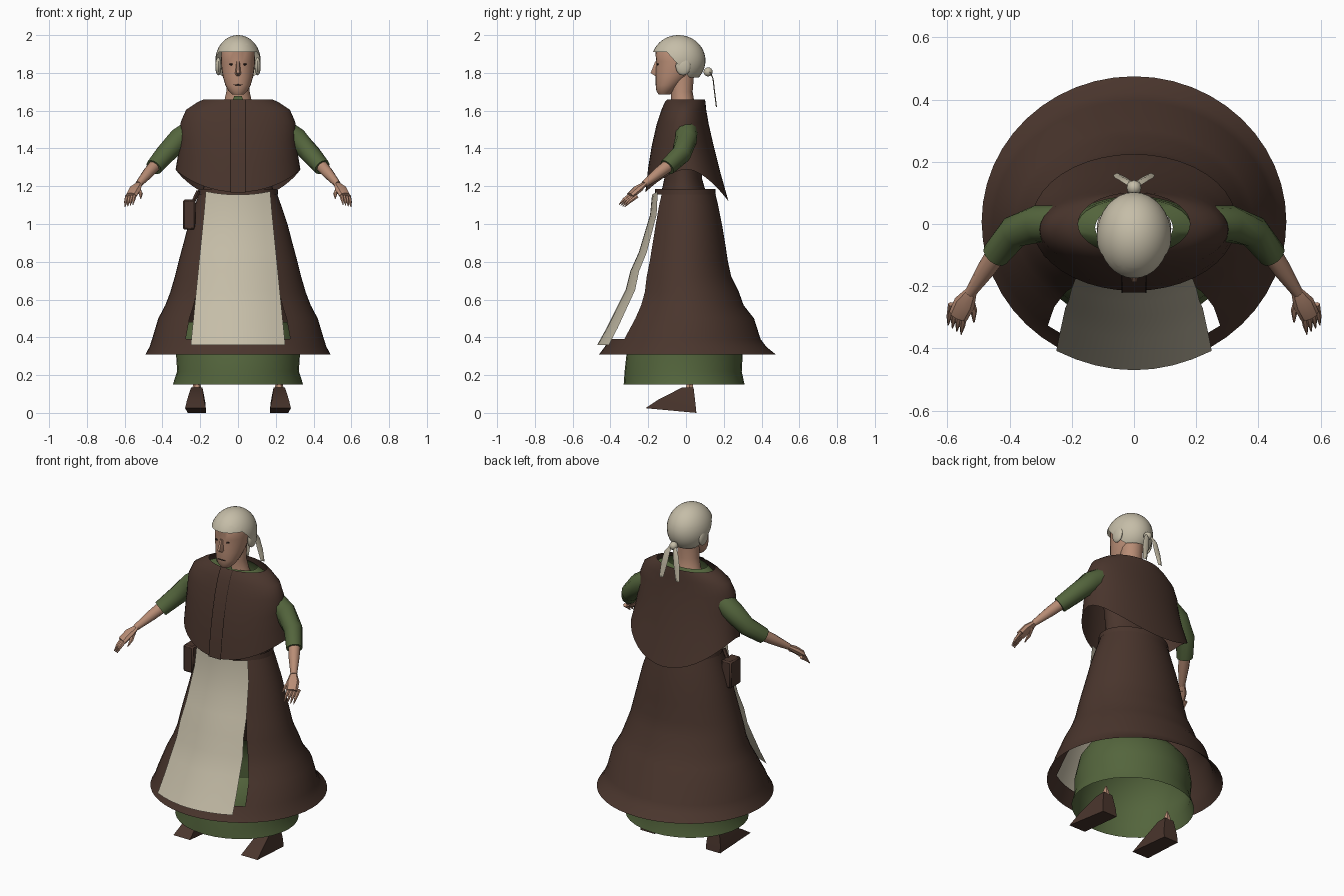
import bpy, bmesh, math
from mathutils import Vector

cube = bpy.data.objects.get("Cube")
if cube:
    bpy.data.objects.remove(cube)


def material(name, r, g, b):
    m = bpy.data.materials.new(name)
    m.use_nodes = True
    m.diffuse_color = (r, g, b, 1)
    bsdf = m.node_tree.nodes["Principled BSDF"]
    bsdf.inputs["Base Color"].default_value = (r, g, b, 1)
    bsdf.inputs["Roughness"].default_value = 0.9
    return m


BROWN = material("dark brown wool", .068, .036, .026)
GREEN = material("moss green cloth", .088, .13, .046)
CREAM = material("cream linen", .56, .51, .39)
SKIN = material("skin", .48, .265, .178)
DARK = material("dark seam", .02, .012, .01)


def finish(name, bm, mat):
    bmesh.ops.recalc_face_normals(bm, faces=bm.faces)
    me = bpy.data.meshes.new(name)
    bm.to_mesh(me)
    bm.free()
    me.materials.append(mat)
    ob = bpy.data.objects.new(name, me)
    bpy.context.collection.objects.link(ob)
    bpy.ops.object.select_all(action='DESELECT')
    ob.select_set(True)
    bpy.context.view_layer.objects.active = ob
    bpy.ops.object.shade_smooth_by_angle(angle=math.radians(40))


def remove_faces(bm, drop):
    gone = [f for f in bm.faces if drop(f.calc_center_median())]
    bmesh.ops.delete(bm, geom=gone, context='FACES')


def skin(name, rings, mat, closed=True, cap=False, drop=None):
    """Join successive rings (or open rows) of points with quads."""
    bm = bmesh.new()
    rows = [[bm.verts.new(p) for p in ring] for ring in rings]
    n = len(rows[0])
    for lo, hi in zip(rows, rows[1:]):
        for i in range(n if closed else n - 1):
            j = (i + 1) % n
            bm.faces.new((lo[i], lo[j], hi[j], hi[i]))
    if cap:
        bm.faces.new(rows[0])
        bm.faces.new(rows[-1])
    if drop:
        remove_faces(bm, drop)
    finish(name, bm, mat)


def oval(z, rx, front, back, dip_front=0, dip_back=0, n=32):
    """Horizontal oval from y=front to y=back, dipping at the front and back."""
    pts = []
    for i in range(n):
        a = math.tau * i / n
        s = math.sin(a)
        dip = (dip_back if s > 0 else dip_front) * abs(s) ** 1.7
        pts.append((rx * math.cos(a), (front + back) / 2 + (back - front) / 2 * s, z - dip))
    return pts


def loft(name, profile, mat, n=32, **kw):
    skin(name, [oval(*p, n=n) for p in profile], mat, **kw)


def tube(name, path, mat, n=10, flat=1.0):
    """Tapered tube through (x, y, z, radius) stations."""
    pts = [Vector(p[:3]) for p in path]
    rings = []
    for i, p in enumerate(pts):
        d = pts[min(i + 1, len(pts) - 1)] - pts[max(i - 1, 0)]
        q = d.to_track_quat('Z', 'Y')
        r = path[i][3]
        rings.append([p + q @ Vector((r * math.cos(math.tau * k / n),
                                      r * flat * math.sin(math.tau * k / n), 0)) for k in range(n)])
    skin(name, rings, mat, cap=True)


def ball(name, centre, size, mat, u=12, v=8, cuts=(), drop=None):
    """Ellipsoid, optionally sliced along (point, normal) planes and trimmed."""
    bm = bmesh.new()
    bmesh.ops.create_uvsphere(bm, u_segments=u, v_segments=v, radius=1)
    for vert in bm.verts:
        vert.co = Vector(centre) + vert.co * Vector(size)
    for point, normal in cuts:
        bmesh.ops.bisect_plane(bm, geom=bm.verts[:] + bm.edges[:] + bm.faces[:],
                               plane_co=point, plane_no=normal)
    if drop:
        remove_faces(bm, drop)
    finish(name, bm, mat)


# Skirts: the overskirt is open in front, behind the apron
def apron_half(z):
    return .17 + (1.16 - z) * .1


loft("overskirt", [(.31, .49, -.46, .475), (.35, .468, -.43, .425), (.39, .455, -.41, .395),
                   (.5, .422, -.34, .36), (.57, .385, -.3, .305), (.64, .358, -.275, .28),
                   (.72, .335, -.26, .24), (.8, .315, -.24, .222), (.9, .288, -.22, .207),
                   (1.0, .262, -.2, .19), (1.1, .228, -.178, .17), (1.18, .2, -.155, .15)],
     BROWN, n=48,
     drop=lambda c: c.y < 0 and .4 < c.z < 1.14 and abs(c.x) < .13 + (1.1 - c.z) * .18)
loft("underskirt", [(.15, .345, -.33, .31), (.22, .322, -.325, .295), (.31, .328, -.315, .3),
                    (.42, .31, -.28, .28), (.48, .27, -.23, .23)], GREEN)
loft("waistband", [(1.155, .213, -.165, .158), (1.185, .21, -.165, .155)], BROWN)
loft("bodice", [(1.17, .19, -.13, .105), (1.24, .17, -.115, .085), (1.34, .18, -.12, .085),
                (1.48, .2, -.115, .09)], BROWN)
loft("tunic_collar", [(1.46, .21, -.11, .09), (1.58, .2, -.1, .085), (1.63, .182, -.092, .082),
                      (1.658, .125, -.082, .06)], GREEN)
skin("tunic_throat", [[(-.035, -.095, 1.635), (.035, -.095, 1.635)],
                      [(-.02, -.09, 1.678), (.02, -.09, 1.678)]], GREEN, closed=False)

# Apron: a gently curved and rippled panel
rows = []
for z, y in [(1.155, -.18), (1.05, -.19), (.95, -.22), (.85, -.25), (.75, -.295),
             (.65, -.32), (.55, -.37), (.45, -.42), (.36, -.47)]:
    w = apron_half(z)
    curve = .03 + (1.16 - z) * .04
    rows.append([(w * k / 4, y + curve * (k / 4) ** 2, z + (.018 * (k / 4) ** 2 if z > 1.1 else 0))
                 for k in range(-4, 5)])
skin("apron", rows, CREAM, closed=False)

# Shoulder cape, dipping at the front and back, with a front placket
cape = [(1.66, .18, -.1, .1), (1.645, .215, -.112, .103), (1.605, .275, -.13, .107),
        (1.54, .303, -.155, .12, .01, .01), (1.45, .307, -.18, .145, .03, .03),
        (1.37, .317, -.2, .18, .07, .09), (1.29, .33, -.215, .225, .122, .17)]
loft("cape", cape, BROWN, n=40)


def cape_strip(name, x, half, lift, mat):
    line = [(p[2] - lift, p[0] - (p[4] if len(p) > 4 else 0)) for p in cape]
    skin(name, [[(x - half, y, z), (x + half, y, z)] for y, z in line], mat, closed=False)


cape_strip("cape_placket", 0, .038, .006, BROWN)
for side, s in (("left", 1), ("right", -1)):
    cape_strip(side + "_placket_seam", s * .039, .0015, .007, DARK)

# Head and neck
loft("neck", [(1.58, .1, -.085, .065), (1.64, .075, -.078, .045), (1.7, .062, -.08, .035),
              (1.82, .062, -.09, .045)], SKIN, n=16)
loft("head", [(1.685, .03, -.145, -.085), (1.705, .05, -.157, -.06), (1.735, .067, -.16, -.03),
              (1.78, .08, -.161, .02), (1.82, .087, -.16, .05), (1.86, .09, -.158, .06),
              (1.91, .088, -.162, .06), (1.95, .07, -.13, .05)], SKIN, n=24, cap=True)
skin("nose", [[(-.01, -.152, 1.86), (.01, -.152, 1.86), (.005, -.163, 1.86), (-.005, -.163, 1.86)],
              [(-.018, -.152, 1.795), (.018, -.152, 1.795), (.007, -.187, 1.8), (-.007, -.187, 1.8)],
              [(-.012, -.152, 1.783), (.012, -.152, 1.783), (.006, -.165, 1.785), (-.006, -.165, 1.785)]],
     SKIN, cap=True)
ball("mouth", (0, -.159, 1.737), (.028, .004, .003), DARK)

# Linen cap sloping back from the brow to the nape, with a knot and two tails
ball("cap", (0, -.04, 1.865), (.12, .143, .135), CREAM, u=32, v=24,
     cuts=[((0, 0, 1.775), (0, 0, 1)), ((0, 0, 1.91), (0, 0, 1)), ((0, .02, 1.775), (0, 1, .9))],
     drop=lambda c: c.z < 1.775 or (c.z < 1.91 and c.y - .02 + .9 * (c.z - 1.775) < 0))
ball("cap_knot", (0, .117, 1.805), (.024, .024, .024), CREAM)

for side, s in (("left", 1), ("right", -1)):
    ball(side + "_eye", (s * .036, -.149, 1.845), (.011, .005, .005), DARK)
    ball(side + "_cap_lappet", (s * .104, -.015, 1.835), (.016, .04, .048), CREAM, u=16, v=12)
    skin(side + "_cap_tail", [[(s * (x - w), y, z), (s * x, y + .006, z), (s * (x + w), y, z)]
                              for x, w, y, z in [(.008, .007, .12, 1.815), (.028, .018, .14, 1.77),
                                                 (.042, .02, .148, 1.7), (.054, .013, .158, 1.62)]],
         CREAM, closed=False)
    # Arms
    tube(side + "_sleeve", [(s * .25, 0, 1.49, .06), (s * .31, 0, 1.45, .06),
                            (s * .385, -.025, 1.37, .053), (s * .446, -.1, 1.3, .045)],
         GREEN, n=12)
    tube(side + "_forearm", [(s * .435, -.085, 1.315, .034), (s * .475, -.145, 1.27, .03),
                             (s * .527, -.222, 1.21, .018)], SKIN)
    tube(side + "_palm", [(s * .522, -.215, 1.215, .018), (s * .545, -.255, 1.185, .035),
                          (s * .565, -.295, 1.15, .032)], SKIN, n=8, flat=.6)
    for k, name in enumerate(("index", "middle", "ring", "little")):
        x, y = .545 + .014 * k, -.303 + .010 * k
        tube(f"{side}_{name}_finger", [(s * x, y + .015, 1.16 - .004 * k, .011),
                                       (s * (x + .007), y - .025, 1.13 - .004 * k, .009),
                                       (s * (x + .011), y - .052, 1.102 - .004 * k, .002)], SKIN, n=6)
    tube(side + "_thumb", [(s * .53, -.235, 1.19, .014), (s * .515, -.28, 1.16, .011),
                           (s * .515, -.315, 1.135, .003)], SKIN, n=6)
    # Feet: wedge shoes with short ankles
    fx = s * .218
    tx = s * .225
    skin(side + "_shoe", [[(fx - .048, .055, 0), (fx + .048, .055, 0),
                           (tx + .055, -.215, .025), (tx - .055, -.215, .025)],
                          [(fx - .046, .05, .05), (fx + .046, .05, .05),
                           (tx + .045, -.15, .068), (tx - .045, -.15, .068)],
                          [(fx - .03, .04, .135), (fx + .03, .04, .135),
                           (fx + .03, -.02, .135), (fx - .03, -.02, .135)]], BROWN, cap=True)
    tube(side + "_ankle", [(fx, .015, .1, .028), (fx, .02, .15, .02), (fx, .022, .19, .004)],
         SKIN, n=6)

# Belt pouch
bm = bmesh.new()
bmesh.ops.create_cube(bm, size=1)
for v in bm.verts:
    v.co = Vector((-.258, -.06, 1.05)) + v.co * Vector((.065, .1, .16))
bmesh.ops.bevel(bm, geom=bm.edges[:], offset=.008, segments=1, affect='EDGES')
finish("belt_pouch", bm, BROWN)
tube("pouch_strap", [(-.24, -.06, 1.11, .012), (-.21, -.06, 1.175, .012)], BROWN, n=6)
